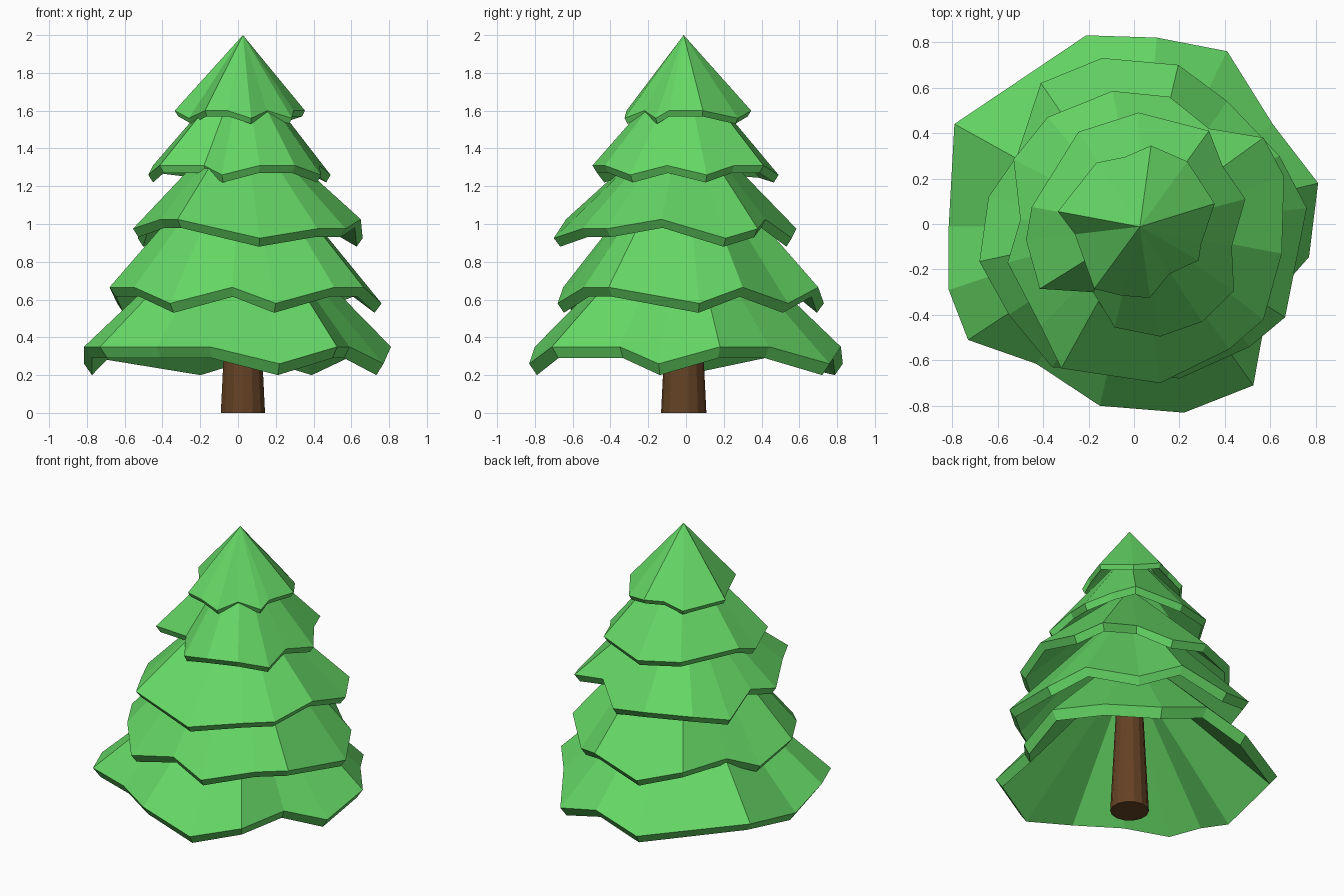
import bpy, bmesh
from mathutils import Vector

if "Cube" in bpy.data.objects:
    bpy.data.objects.remove(bpy.data.objects["Cube"])

AXIS = Vector((0.026, -0.012, 0))


def material(name, color):
    m = bpy.data.materials.new(name)
    m.diffuse_color = color
    m.use_nodes = True
    m.node_tree.nodes["Principled BSDF"].inputs["Base Color"].default_value = m.diffuse_color
    return m


GREEN = material("needles", (0.13, 0.68, 0.13, 1))
BROWN = material("bark", (0.13, 0.055, 0.018, 1))


def tier(name, apex_z, low, high, drop, levels, rim):
    """Hollow jagged skirt; levels marks each rim corner: L droops, M middle, H raised."""
    heights = {"L": low, "M": (low + high) / 2, "H": high}
    bm = bmesh.new()
    apex = bm.verts.new(AXIS + Vector((0, 0, apex_z)))
    inner = bm.verts.new(AXIS + Vector((0, 0, apex_z - 2 * drop)))
    outer, under = [], []
    for (x, y), lv in zip(rim, levels):
        p = Vector((x, y, heights[lv]))
        outer.append(bm.verts.new(p))
        q = AXIS + (p - AXIS) * 0.95
        q.z = p.z - drop
        under.append(bm.verts.new(q))
    n = len(outer)
    for i in range(n):
        j = (i + 1) % n
        bm.faces.new((apex, outer[j], outer[i]))
        bm.faces.new((outer[i], outer[j], under[j], under[i]))
        bm.faces.new((inner, under[i], under[j]))
    bmesh.ops.recalc_face_normals(bm, faces=bm.faces)
    me = bpy.data.meshes.new(name)
    bm.to_mesh(me)
    bm.free()
    me.materials.append(GREEN)
    ob = bpy.data.objects.new(name, me)
    bpy.context.collection.objects.link(ob)


# Branch tiers, bottom to top (rim corners run clockwise from the right)
tier("branches_bottom", 1.15, 0.26, 0.35, 0.06, "HLHHLHHHHLHLHLH", [
    (.81, .18), (.77, -.145), (.59, -.35), (.525, -.71), (.22, -.83),
    (-.15, -.80), (-.43, -.615), (-.73, -.51), (-.815, -.29), (-.815, -.01),
    (-.79, .44), (-.21, .83), (.10, .82), (.41, .76), (.61, .44)])
tier("branches_lower", 1.48, 0.58, 0.665, 0.05, "LHHLHLHHLHHLHLH", [
    (.76, .07), (.665, -.41), (.51, -.54), (.20, -.68), (-.03, -.65),
    (-.36, -.63), (-.55, -.40), (-.68, -.165), (-.64, .12), (-.515, .30),
    (-.41, .62), (-.14, .73), (.195, .70), (.41, .54), (.64, .30)])
tier("branches_middle", 1.59, 0.925, 1.025, 0.045, "HMMLHHMHLMMLHML", [
    (.65, -.13), (.57, -.42), (.42, -.55), (.115, -.70), (-.32, -.635),
    (-.41, -.45), (-.556, -.17), (-.50, .02), (-.53, .285), (-.38, .47),
    (-.095, .585), (.155, .56), (.33, .42), (.57, .38), (.66, .21)])
tier("branches_upper", 1.86, 1.26, 1.31, 0.04, "LHLHHLHHLHMLHH", [
    (.49, .11), (.43, -.10), (.44, -.295), (.30, -.43), (.115, -.495),
    (-.085, -.455), (-.18, -.30), (-.415, -.285), (-.475, -.07), (-.45, .075),
    (-.245, .405), (.02, .49), (.33, .41), (.39, .255)])
tier("branches_top", 2.0, 1.56, 1.6, 0.03, "HHLHLHHLHLHHL", [
    (.355, .09), (.295, -.09), (.285, -.16), (.155, -.22), (.07, -.325),
    (-.055, -.315), (-.175, -.285), (-.26, -.045), (-.335, .055),
    (-.165, .27), (-.04, .295), (.075, .345), (.235, .275)])

# Tapered trunk
bpy.ops.mesh.primitive_cone_add(vertices=14, radius1=0.12, radius2=0.085, depth=0.7,
                                location=AXIS + Vector((0, 0, 0.35)))
trunk = bpy.context.object
trunk.name = "trunk"
trunk.data.materials.append(BROWN)
